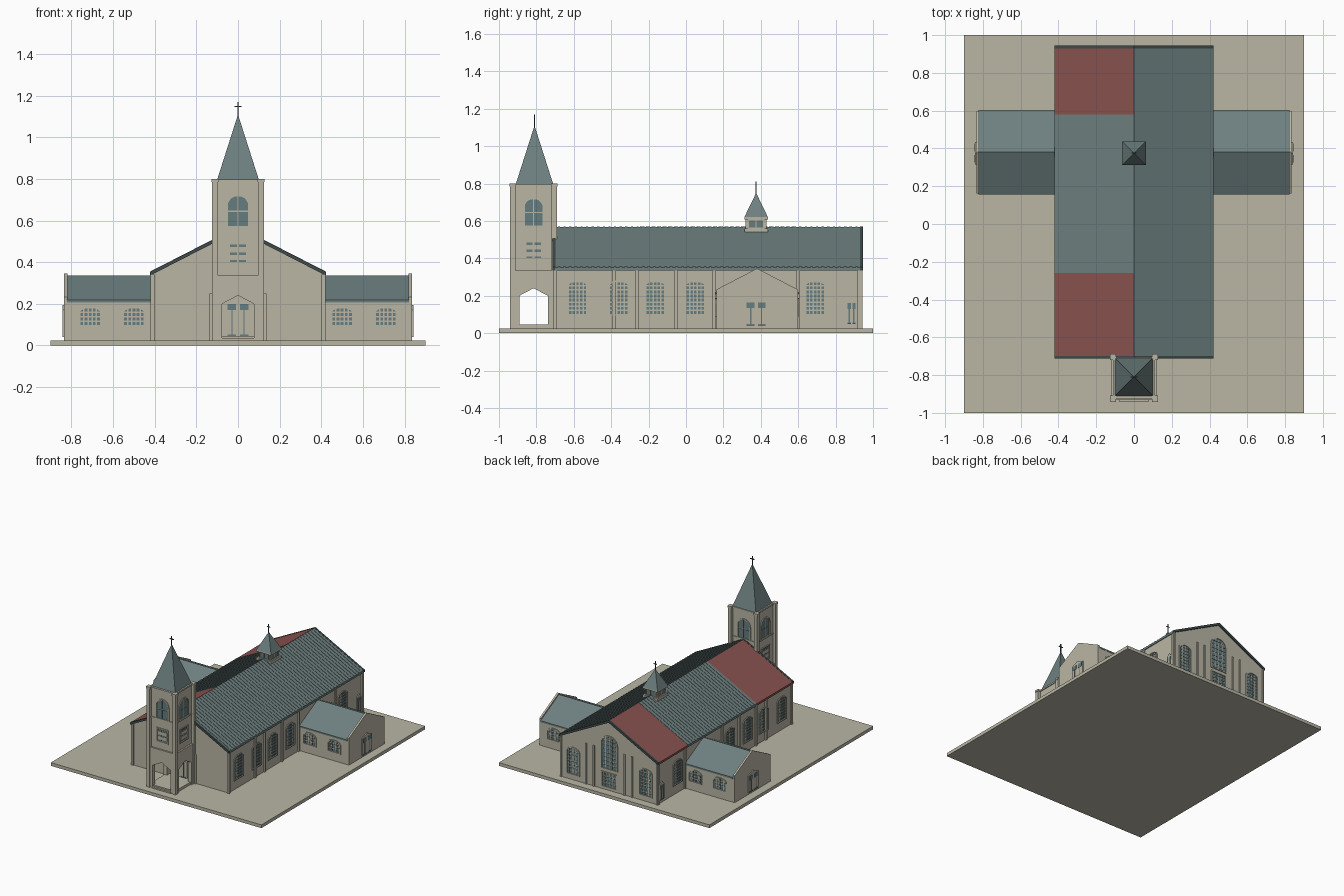
import bpy, bmesh, math
from mathutils import Vector

if "Cube" in bpy.data.objects:
    bpy.data.objects.remove(bpy.data.objects["Cube"])


def material(name, rgb):
    m = bpy.data.materials.new(name)
    m.diffuse_color = (*rgb, 1)
    m.use_nodes = True
    m.node_tree.nodes["Principled BSDF"].inputs["Base Color"].default_value = m.diffuse_color
    return m


STONE = material("stone", (0.49, 0.47, 0.375))
ROOF = material("roof_slate", (0.155, 0.215, 0.215))
RED = material("red_roof", (0.25, 0.085, 0.078))
GLASS = material("window_glass", (0.13, 0.20, 0.21))
TRIM = material("dark_trim", (0.05, 0.07, 0.07))


def finish(name, bm, mat):
    bmesh.ops.recalc_face_normals(bm, faces=bm.faces)
    me = bpy.data.meshes.new(name)
    bm.to_mesh(me)
    bm.free()
    me.materials.append(mat)
    ob = bpy.data.objects.new(name, me)
    bpy.context.collection.objects.link(ob)
    return ob


def add_prism(bm, pts, off):
    a = [bm.verts.new(p) for p in pts]
    b = [bm.verts.new(Vector(p) + Vector(off)) for p in pts]
    n = len(a)
    bm.faces.new(a)
    bm.faces.new(b[::-1])
    for i in range(n):
        bm.faces.new((a[i], a[(i + 1) % n], b[(i + 1) % n], b[i]))


def add_box(bm, x0, x1, y0, y1, z0, z1):
    add_prism(bm, [(x0, y0, z0), (x1, y0, z0), (x1, y1, z0), (x0, y1, z0)], (0, 0, z1 - z0))


def boxes(name, mat, *dims):
    bm = bmesh.new()
    for d in dims:
        add_box(bm, *d)
    return finish(name, bm, mat)


def prism(name, mat, pts, off):
    bm = bmesh.new()
    add_prism(bm, pts, off)
    return finish(name, bm, mat)


def pyramid(name, mat, cx, cy, r, z0, z1):
    bm = bmesh.new()
    base = [bm.verts.new((cx + sx * r, cy + sy * r, z0)) for sx, sy in ((-1, -1), (1, -1), (1, 1), (-1, 1))]
    tip = bm.verts.new((cx, cy, z1))
    bm.faces.new(base[::-1])
    for i in range(4):
        bm.faces.new((base[i], base[(i + 1) % 4], tip))
    finish(name, bm, mat)


def wall_frame(origin, normal):
    """Map (sideways, height, outward) on a wall to world space."""
    o, n = Vector(origin), Vector(normal)
    u = Vector((0, 0, 1)).cross(n)
    return (lambda a, z, d=0: o + u * a + Vector((0, 0, z)) + n * d), n


def window(name, origin, normal, w, z0, z1, cols, rows, rise, gap=0.007, frame=0.007):
    """Glass panes under an elliptical arch, with a thin stone surround."""
    P, n = wall_frame(origin, normal)
    hw, zs = w / 2, z1 - rise

    def top(a, grow=0.0):
        t = min(1, abs(a) / (hw + grow))
        return zs + (rise + grow if rise else grow) * (math.sqrt(1 - t * t) if rise else 1)

    bm = bmesh.new()
    cw, rh = w / cols, (z1 - z0) / rows
    for c in range(cols):
        a0 = -hw + c * cw + gap / 2
        a1 = a0 + cw - gap
        for r in range(rows):
            b0 = z0 + r * rh + gap / 2
            b1 = b0 + rh - gap
            samples = [a1 + (a0 - a1) * k / 4 for k in range(5)]
            tops = [min(b1, top(a)) for a in samples]
            if max(tops) < b0 + 0.004:
                continue
            add_prism(bm, [P(a0, b0), P(a1, b0)] + [P(a, max(t, b0 + 0.001)) for a, t in zip(samples, tops)],
                      n * 0.003)
    finish(name + "_panes", bm, GLASS)
    angles = [math.pi * k / 10 for k in range(11)]

    def outline(g):
        arch = [(math.cos(t) * (hw + g), zs + math.sin(t) * (rise + g)) for t in angles] if rise else \
            [(hw + g, z1 + g), (-hw - g, z1 + g)]
        return [(hw + g, z0 - g)] + arch + [(-hw - g, z0 - g)]
    inner, outer = outline(0), outline(frame)
    bm = bmesh.new()
    for i in range(len(inner)):
        j = (i + 1) % len(inner)
        add_prism(bm, [P(*inner[i]), P(*inner[j]), P(*outer[j]), P(*outer[i])], n * 0.006)
    finish(name + "_surround", bm, STONE)


def door(name, origin, normal, w, z0, z1):
    """Stone portal with pointed head, glass transom and dark leaf lines."""
    P, n = wall_frame(origin, normal)
    h = w / 2
    prism(name + "_portal", STONE, [P(-h, z0), P(h, z0), P(h, z1 - 0.025), P(0, z1), P(-h, z1 - 0.025)], n * 0.007)
    bm, trim = bmesh.new(), bmesh.new()
    zt = z1 - 0.03
    for s in (-1, 1):
        a, b = s * 0.08 * w, s * 0.42 * w
        add_prism(bm, [P(a, zt - 0.03, .007), P(b, zt - 0.03, .007), P(b, zt, .007), P(a, zt, .007)], n * 0.002)
        add_prism(bm, [P(a, z0, .007), P(b, z0, .007), P(b, z0 + 0.008, .007), P(a, z0 + 0.008, .007)], n * 0.002)
        c = s * 0.24 * w
        add_prism(trim, [P(c - .003, z0 + .008, .007), P(c + .003, z0 + .008, .007),
                         P(c + .003, zt - .03, .007), P(c - .003, zt - .03, .007)], n * 0.002)
    finish(name + "_glass", bm, GLASS)
    finish(name + "_leaves", trim, GLASS)


def cross(name, x, y, z0, z1, arm, t=0.003):
    zc = z1 - (z1 - z0) * 0.28
    boxes(name, TRIM, (x - t, x + t, y - t, y + t, z0, z1), (x - arm, x + arm, y - t, y + t, zc - t, zc + t))


G = 0.025  # top of the ground slab
boxes("base_slab", STONE, (-0.9, 0.9, -1, 1, 0, G))

# Nave walls
prism("nave_walls", STONE, [(-.41, -.70, G), (.41, -.70, G), (.41, -.70, .345), (0, -.70, .553), (-.41, -.70, .345)],
      (0, 1.635, 0))

# Nave roof, split into coloured stretches with raised battens
EAVE, RIDGE = (0.422, 0.352), 0.568


def roof_part(bm, s, y0, y1, lift=0.0, thick=0.016):
    pts = [(s * EAVE[0], y0, EAVE[1] + lift), (0, y0, RIDGE + lift),
           (0, y0, RIDGE + lift - thick), (s * EAVE[0], y0, EAVE[1] + lift - thick)]
    add_prism(bm, pts, (0, y1 - y0, 0))


for nm, s, y0, y1, mat in (("right", 1, -.70, .93, ROOF), ("left_front", -1, -.70, -.26, RED),
                           ("left_middle", -1, -.26, .58, ROOF), ("left_back", -1, .58, .93, RED)):
    bm = bmesh.new()
    roof_part(bm, s, y0, y1)
    finish("nave_roof_" + nm, bm, mat)
    if mat is ROOF:
        bm = bmesh.new()
        for i in range(int((y1 - y0) / 0.03)):
            y = y0 + 0.015 + i * 0.03
            roof_part(bm, s, y, y + 0.012, 0.003, 0.008)
        finish("roof_battens_" + nm, bm, ROOF)
bm = bmesh.new()
for s in (-1, 1):
    for y in (-.713, .93):
        roof_part(bm, s, y, y + 0.015, 0.002, 0.018)
finish("gable_trim", bm, TRIM)

# Nave side pilasters, windows and small side doors
bm = bmesh.new()
for s in (-1, 1):
    for y in (-.70, -.385, -.265, -.055, .15, .60, .925):
        add_box(bm, *sorted((s * .40, s * .42)), y - .008, y + .01, G, .34)
    for x in (.125, .19, .405):
        for y in ((-.71, .69) if x == .125 else (.935,)):
            if y < 0:
                add_box(bm, *sorted((s * x, s * (x + .012))), -.708, -.69, G, .25)
            else:
                add_box(bm, *sorted((s * x, s * (x + .012))), .92, .943, G, .34)
finish("nave_pilasters", bm, STONE)
for s, side in ((1, "right"), (-1, "left")):
    for i, y in enumerate((-.58, -.36, -.165, .05, .69)):
        window(f"nave_window_{side}_{i}", (s * .41, y, 0), (s, 0, 0), .10, .10, .275, 5, 8, .025)
    door("side_door_" + side, (s * .41, .885, 0), (s, 0, 0), .05, .05, .19)
    window("rear_window_" + side, (s * .31, .935, 0), (0, 1, 0), .10, .07, .27, 4, 8, .025)
window("rear_high_window", (0, .935, 0), (0, 1, 0), .13, .19, .44, 4, 8, .06)
window("rear_low_window", (0, .935, 0), (0, 1, 0), .12, .05, .155, 4, 4, 0)

# Transepts
for s, side in ((1, "right"), (-1, "left")):
    x = s * .40

    def gable(px, rise):
        return [(px, .162, G), (px, .598, G), (px, .598, .215 + rise), (px, .38, .328 + rise), (px, .162, .215 + rise)]
    prism("transept_walls_" + side, STONE, gable(x, 0), (s * .425, 0, 0))
    prism("transept_gable_" + side, STONE, gable(s * .82, .018), (s * .015, 0, 0))
    bm = bmesh.new()
    for d in (-1, 1):
        add_prism(bm, [(s * .415, .38 + d * .224, .219), (s * .415, .38, .336), (s * .415, .38, .324),
                       (s * .415, .38 + d * .224, .207)], (s * .407, 0, 0))
    finish("transept_roof_" + side, bm, ROOF)
    for i, wx in enumerate((.50, .71)):
        window(f"transept_front_window_{side}_{i}", (s * wx, .162, 0), (0, -1, 0), .10, .095, .18, 5, 4, .025)
        window(f"transept_back_window_{side}_{i}", (s * wx, .598, 0), (0, 1, 0), .10, .095, .18, 5, 4, .025)
    door("transept_door_" + side, (s * .835, .375, 0), (s, 0, 0), .12, .04, .195)

# Bell tower: open porch below, solid shaft above
TY, B = -.815, .105
boxes("tower_shaft", STONE, (-B, B, TY - B, TY + B, .27, .795))
bm = bmesh.new()
for sx in (-1, 1):
    for sy in (-1, 1):
        x, y = sx * .111, TY + sy * .111
        add_box(bm, x - .014, x + .014, y - .014, y + .014, G, .785)
        add_box(bm, x - .017, x + .017, y - .017, y + .017, .785, .80)
finish("tower_corner_posts", bm, STONE)
bm = bmesh.new()
for nrm in ((0, -1, 0), (1, 0, 0), (-1, 0, 0)):
    n = Vector(nrm)
    P, _ = wall_frame(Vector((0, TY, 0)) + n * .118, nrm)
    arch = [(-.118, G), (-.076, G), (-.076, .20), (0, .24), (.076, .20), (.076, G), (.118, G), (.118, .335), (-.118, .335)]
    add_prism(bm, [P(*p) for p in arch], n * -.03)
finish("porch_arches", bm, STONE)
boxes("porch_floor", STONE, (-.11, .11, -.925, -.70, G, .045), (-.08, .08, -.94, -.92, G, .035))
door("main_door", (0, -.70, 0), (0, -1, 0), .12, .045, .23)
e = .111
boxes("tower_string_course", STONE, (-e, e, TY - e, TY + e, .56, .57), (-e, e, TY - e, TY + e, .785, .797))
for nm, n in (("front", (0, -1, 0)), ("right", (1, 0, 0)), ("left", (-1, 0, 0)), ("back", (0, 1, 0))):
    o = Vector((0, TY, 0)) + Vector(n) * B
    window("belfry_window_" + nm, o, n, .10, .572, .718, 2, 2, .05, .006)
    if nm != "back":
        window("tower_panel_" + nm, o, n, .09, .395, .49, 2, 1, 0, .012)
        P, nv = wall_frame(o, n)
        bm = bmesh.new()
        for a, b in ((.41, .435), (.447, .472)):
            add_prism(bm, [P(-.04, a), P(.04, a), P(.04, b), P(-.04, b)], nv * .005)
        finish("tower_louvres_" + nm, bm, STONE)
pyramid("tower_spire", ROOF, 0, -.81, .10, .797, 1.11)
cross("tower_cross", 0, -.81, 1.09, 1.17, .018)

# Small ridge cupola
boxes("cupola_base", STONE, (-.05, .05, .325, .425, .53, .61), (-.063, .063, .312, .438, .54, .56),
      (-.063, .063, .312, .438, .608, .62))
for nm, n in (("front", (0, -1, 0)), ("right", (1, 0, 0)), ("left", (-1, 0, 0)), ("back", (0, 1, 0))):
    window("cupola_window_" + nm, Vector((0, .375, 0)) + Vector(n) * .05, n, .08, .563, .605, 2, 1, 0, .006, .004)
pyramid("cupola_spire", ROOF, 0, .375, .063, .62, .75)
cross("cupola_cross", 0, .375, .735, .81, .014, .0025)
